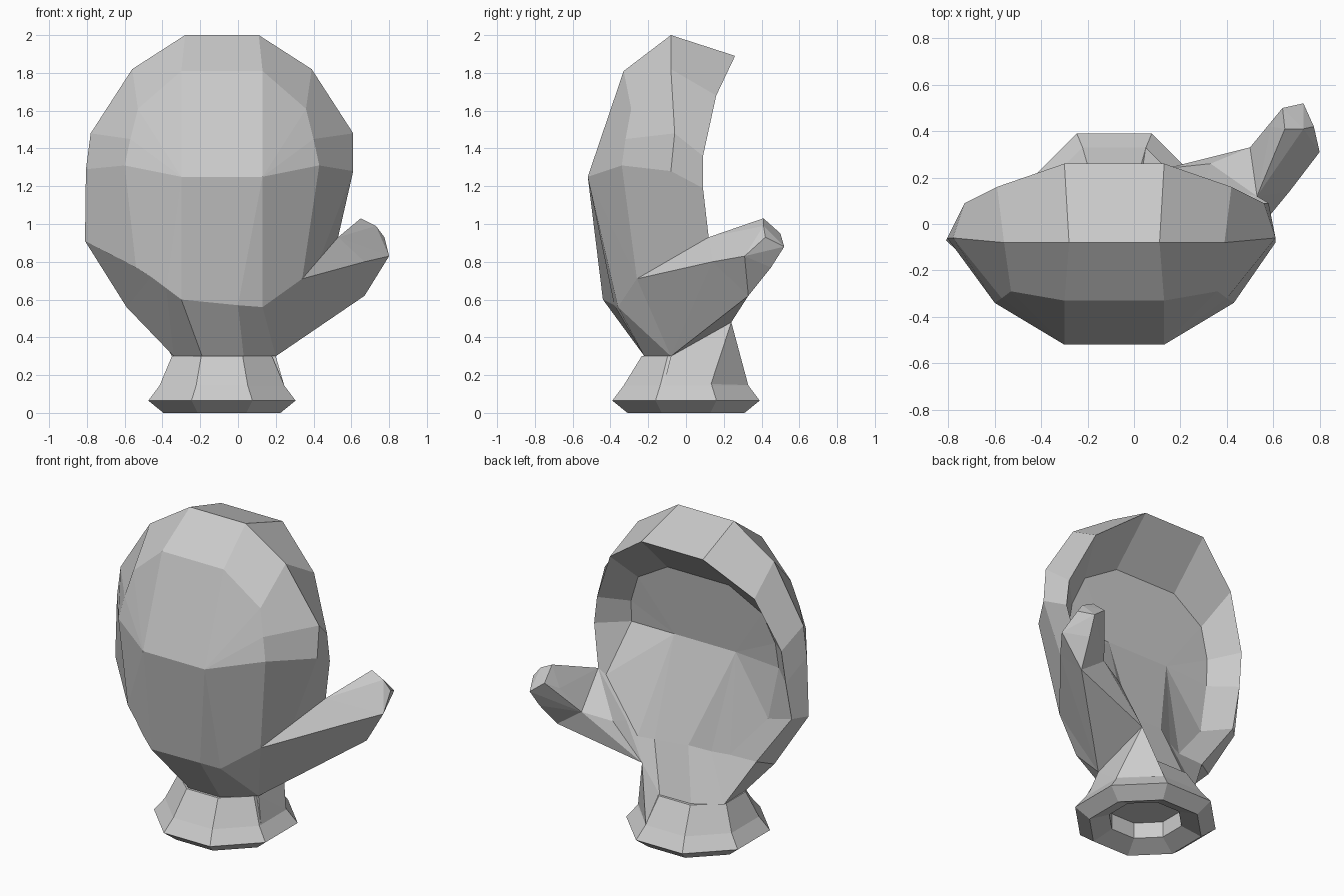
import bpy
import bmesh
import math

default_cube = bpy.data.objects.get("Cube")
if default_cube:
    bpy.data.objects.remove(default_cube, do_unlink=True)

# One plain grey for the whole model
grey = bpy.data.materials.new("plain grey")
grey.use_nodes = True
grey_colour = (0.6, 0.6, 0.6, 1)
grey.diffuse_color = grey_colour
grey.node_tree.nodes["Principled BSDF"].inputs["Base Color"].default_value = grey_colour

CENTRE_X = -0.085


def finish(name, bm):
    """Turn a bmesh into a flat shaded object."""
    bmesh.ops.recalc_face_normals(bm, faces=bm.faces[:])
    mesh = bpy.data.meshes.new(name)
    bm.to_mesh(mesh)
    bm.free()
    mesh.materials.append(grey)
    obj = bpy.data.objects.new(name, mesh)
    bpy.context.scene.collection.objects.link(obj)
    return obj


def add_hull(name, points):
    """Faceted solid wrapped around a few corner points."""
    bm = bmesh.new()
    corners = [bm.verts.new(p) for p in points]
    result = bmesh.ops.convex_hull(bm, input=corners)
    leftovers = [v for v in result["geom_interior"] if isinstance(v, bmesh.types.BMVert)]
    bmesh.ops.delete(bm, geom=leftovers, context="VERTS")
    return finish(name, bm)


def add_face(bm, corners):
    """Face from corners, skipping repeats."""
    unique = list(dict.fromkeys(corners))
    if len(unique) > 2:
        bm.faces.new(unique)


def bridge(bm, first, second):
    for i in range(len(first)):
        j = (i + 1) % len(first)
        add_face(bm, [first[i], first[j], second[j], second[i]])


def mirrored_ring(upper, lower):
    """Right upper arc, hand-shaped lower arc, then the mirrored left upper arc."""
    left = [(2 * CENTRE_X - x, y, z) for x, y, z in reversed(upper)]
    return upper + lower + left


# Shared corners where the thumb grows out of the hand
thumb_front = (.34, -.26, .71)
thumb_top = (.53, .12, .93)
knuckle_base = (.13, -.36, .56)
wrist_side = (.2, -.08, .3)
wrist_peak = (.14, .24, .48)

# Mitten hand: front shell, widest outline, back rim and hollow palm
front = mirrored_ring(
    [(.13, -.33, 1.81), (.36, -.29, 1.61), (.4, -.32, 1.45)],
    [(.43, -.34, 1.31), thumb_front, knuckle_base, (0, -.38, .57), (-.3, -.44, .6),
     (-.38, -.41, .66), (-.46, -.37, .72), (-.54, -.33, .77), (-.6, -.34, 1.31)])
outline = mirrored_ring(
    [(.11, -.08, 2), (.39, -.08, 1.82), (.61, -.06, 1.48)],
    [(.61, -.08, 1.28), (.435, -.07, .82), wrist_side, (.03, -.22, .3), (-.19, -.22, .3),
     (-.34, -.11, .3), (-.59, -.04, .56), (-.81, -.07, .91), (-.805, -.06, 1.29)])
rim = mirrored_ring(
    [(.13, .26, 1.89), (.42, .16, 1.68), (.56, .09, 1.36)],
    [(.58, .09, 1.19), thumb_top, wrist_peak, (.03, .22, .3), (-.19, .22, .29),
     (-.35, .12, .3), (-.5, .01, .57), (-.74, 0, .9), (-.74, .06, 1.15)])
palm = mirrored_ring(
    [(.13, 0, 1.63), (.35, -.02, 1.5), (.42, -.05, 1.32)],
    [(.43, -.07, 1.18), (.49, .1, .89), (.22, .17, .6), (.13, .13, .59), (-.1, .12, .61),
     (-.22, .06, .58), (-.32, .02, .57), (-.54, -.05, .83), (-.6, -.07, 1.16)])

bm = bmesh.new()
rings = [[bm.verts.new(p) for p in ring] for ring in (front, outline, rim, palm)]
for first, second in zip(rings, rings[1:]):
    bridge(bm, first, second)
# Close the front and the palm, each with a short ridge across the middle
for ring, y, z in ((rings[0], -.52, 1.25), (rings[-1], -.07, 1.18)):
    ridge_right = bm.verts.new((.13, y, z))
    ridge_left = bm.verts.new((-.3, y, z))
    right_count = len(ring) // 2
    ridge = [ridge_right if i < right_count else ridge_left for i in range(len(ring))]
    bridge(bm, ring, ridge)
finish("mitten_hand", bm)

# Thumb: broad root and bent tip
thumb_side = (.67, .14, .8)
thumb_under = (.67, .33, .62)
thumb_back = (.5, .33, .74)
add_hull("thumb_root", [thumb_front, thumb_top, thumb_side, thumb_under, thumb_back,
                        wrist_peak, wrist_side, knuckle_base, (.33, .26, .7)])
add_hull("thumb_tip", [thumb_top, thumb_side, thumb_under, thumb_back,
                       (.8, .31, .83), (.71, .45, .77), (.59, .42, .9),
                       (.65, .41, 1.03), (.73, .41, .99), (.775, .42, .93),
                       (.73, .52, .88), (.64, .5, .95)])

# Wrist cuff: eight sided flare with a stepped hollow underside
# Each ring gives half width, half depth and height
bm = bmesh.new()
cuff_profile = [(.2, .2, .15), (.2, .2, .05), (.31, .31, 0), (.39, .39, .065),
                (.33, .33, .145), (.265, .235, .3)]
cuff_rings = []
for half_width, half_depth, height in cuff_profile:
    angles = [math.pi * (k + 0.5) / 4 for k in range(8)]
    corner = math.cos(math.pi / 8)
    cuff_rings.append([bm.verts.new((CENTRE_X + half_width * math.cos(a) / corner,
                                     half_depth * math.sin(a) / corner,
                                     height)) for a in angles])
for first, second in zip(cuff_rings, cuff_rings[1:]):
    bridge(bm, first, second)
add_face(bm, cuff_rings[0])
add_face(bm, cuff_rings[-1])
finish("wrist_cuff", bm)

# Sloped web joining the cuff to the thumb root
add_hull("wrist_web", [wrist_peak, wrist_side, (.245, .13, .145), (.05, .33, .145),
                       (.245, -.12, .145), (.03, .22, .3), (0, 0, .3)])
